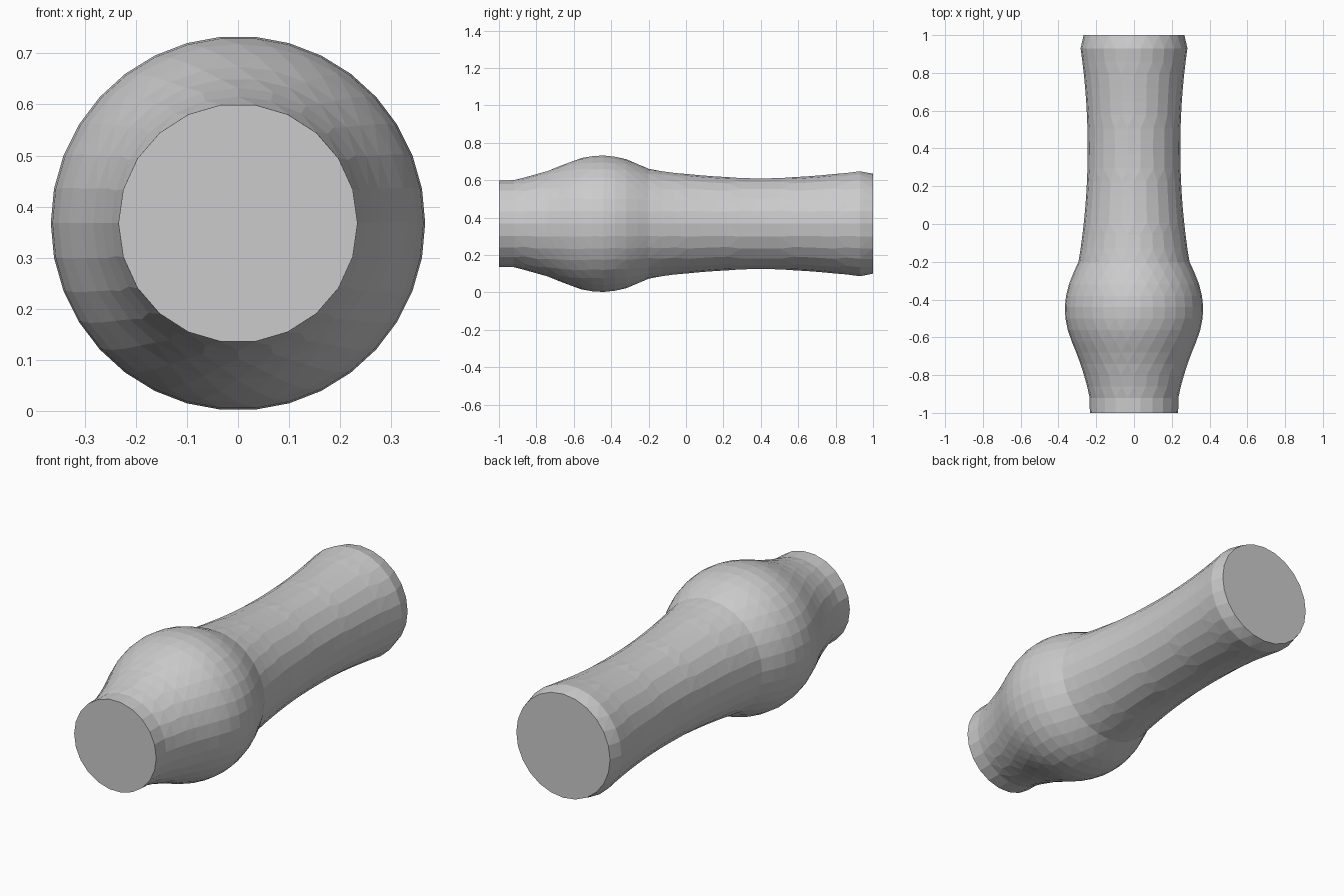
import bpy, bmesh, math

if "Cube" in bpy.data.objects:
    bpy.data.objects.remove(bpy.data.objects["Cube"])

CZ = 0.3675          # height of the turning axis
EDGE = 0.0675        # facet length around each ring

# Key points (y, radius) of the front collar and bulge
KEYS = [(-1.0, 0.234), (-0.92, 0.235), (-0.86, 0.248), (-0.73, 0.287), (-0.6, 0.338),
        (-0.53, 0.358), (-0.45, 0.3665), (-0.37, 0.358), (-0.3, 0.338), (-0.2, 0.294)]


def smooth(keys, y):
    """Smooth interpolation through the key points."""
    i = max(k for k in range(len(keys) - 1) if keys[k][0] <= y + 1e-9)

    def slope(k):
        a, b = keys[max(k - 1, 0)], keys[min(k + 1, len(keys) - 1)]
        return (b[1] - a[1]) / (b[0] - a[0])
    (y0, r0), (y1, r1) = keys[i], keys[i + 1]
    h = y1 - y0
    t = (y - y0) / h
    return ((2*t**3 - 3*t**2 + 1) * r0 + (t**3 - 2*t**2 + t) * h * slope(i)
            + (3*t**2 - 2*t**3) * r1 + (t**3 - t**2) * h * slope(i + 1))


# Full profile: collar, bulge, waisted neck, chamfered rear lip
profile = [(-1.0, 0.234), (-0.92, 0.235)]
for i in range(1, 13):
    y = -0.92 + 0.72 * i / 12
    profile.append((y, smooth(KEYS, y)))
for i in range(1, 17):
    y = -0.2 + 1.13 * i / 16
    profile.append((y, 0.245 + 0.134 * (y - 0.4) ** 2))
profile.append((1.0, 0.267))

bm = bmesh.new()


def ring(y, r):
    n = 2 * round(math.pi * r / EDGE)
    return [bm.verts.new((r * math.cos(2 * math.pi * k / n), y,
                          CZ + r * math.sin(2 * math.pi * k / n))) for k in range(n)]


def stitch(a, b):
    """Join two rings, with quads where the counts match and triangles elsewhere."""
    na, nb = len(a), len(b)
    if na == nb:
        for k in range(na):
            bm.faces.new((a[k], b[k], b[(k + 1) % nb], a[(k + 1) % na]))
        return
    i = j = 0
    while i < na or j < nb:
        if j >= nb or (i < na and (i + 1) / na <= (j + 1) / nb):
            bm.faces.new((a[i % na], b[j % nb], a[(i + 1) % na]))
            i += 1
        else:
            bm.faces.new((a[i % na], b[j % nb], b[(j + 1) % nb]))
            j += 1


rings = [ring(y, r) for y, r in profile]
for a, b in zip(rings, rings[1:]):
    stitch(a, b)

# Flat end caps
bm.faces.new(rings[0])
bm.faces.new(rings[-1])
bmesh.ops.recalc_face_normals(bm, faces=bm.faces[:])

mesh = bpy.data.meshes.new("turned_handle")
bm.to_mesh(mesh)
bm.free()
bpy.context.collection.objects.link(bpy.data.objects.new("turned_handle", mesh))
